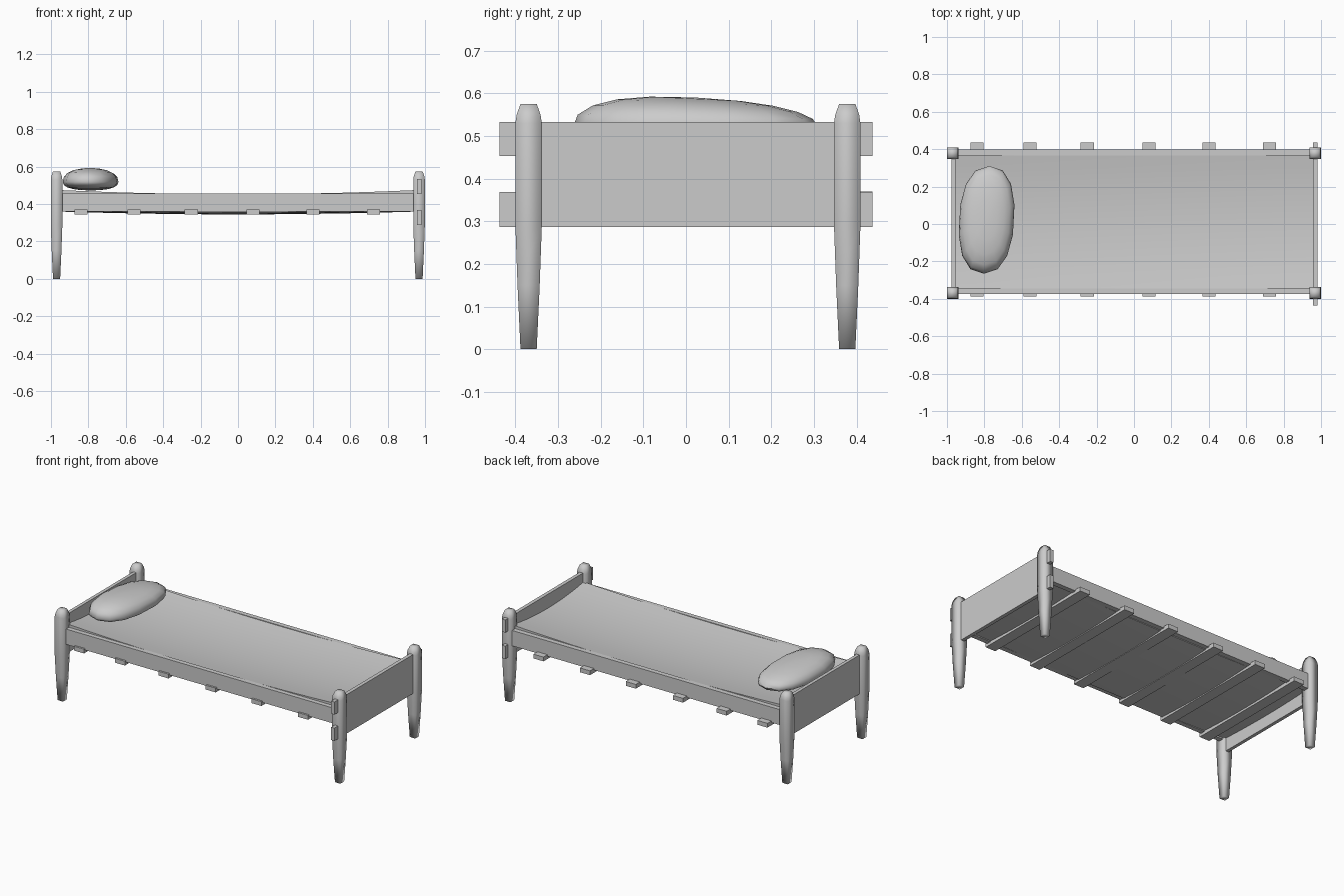
import bpy, bmesh, math
from mathutils import Vector

if "Cube" in bpy.data.objects:
    bpy.data.objects.remove(bpy.data.objects["Cube"], do_unlink=True)

grey = bpy.data.materials.new("plain_grey")
grey.use_nodes = True
grey.diffuse_color = (0.6, 0.6, 0.6, 1)
grey.node_tree.nodes["Principled BSDF"].inputs["Base Color"].default_value = grey.diffuse_color


def finish(bm, name, smooth=None):
    """Turn a bmesh into an object, smooth below the given angle in degrees."""
    bmesh.ops.recalc_face_normals(bm, faces=bm.faces)
    mesh = bpy.data.meshes.new(name)
    bm.to_mesh(mesh)
    bm.free()
    mesh.materials.append(grey)
    obj = bpy.data.objects.new(name, mesh)
    bpy.context.collection.objects.link(obj)
    if smooth:
        bpy.ops.object.select_all(action='DESELECT')
        obj.select_set(True)
        bpy.context.view_layer.objects.active = obj
        bpy.ops.object.shade_smooth_by_angle(angle=math.radians(smooth))
    return obj


def box(name, x, y, z):
    """Box from (min, max) pairs."""
    bm = bmesh.new()
    bmesh.ops.create_cube(bm, size=1)
    for v in bm.verts:
        v.co = Vector([(a + b) / 2 + c * (b - a) for (a, b), c in zip((x, y, z), v.co)])
    return finish(bm, name)


def post(name, x, y):
    """Square tapered post lofted through (height, half width) rings."""
    rings = [(0, .019), (.15, .026), (.29, .031), (.53, .031), (.55, .028), (.575, .019)]
    bm = bmesh.new()
    loops = [[bm.verts.new((x + sx * r, y + sy * r, z))
              for sx, sy in ((-1, -1), (1, -1), (1, 1), (-1, 1))] for z, r in rings]
    for low, high in zip(loops, loops[1:]):
        for i in range(4):
            j = (i + 1) % 4
            bm.faces.new((low[i], low[j], high[j], high[i]))
    bm.faces.new(loops[0][::-1])
    bm.faces.new(loops[-1])
    return finish(bm, name, 100)


# Posts
for end, x in (("head", -.97), ("foot", .968)):
    for side, y in (("right", -.369), ("left", .378)):
        post(f"{end}_post_{side}", x, y)

# End boards; the foot board has tenons through its posts
END_Z = (.287, .533)
box("headboard", (-.976, -.955), (-.37, .38), END_Z)
box("footboard", (.957, .98), (-.37, .38), END_Z)
for label, z in (("lower", (.287, .368)), ("upper", (.453, .533))):
    box(f"footboard_tenon_{label}", (.957, .98), (-.437, .437), z)

# Side rails
RAIL_Z = (.36, .457)
box("side_rail_front", (-.965, .965), (-.375, -.345), RAIL_Z)
box("side_rail_back", (-.965, .965), (.366, .397), RAIL_Z)

# Slats
for i, x in enumerate((-.84, -.555, -.25, .08, .4, .725)):
    box(f"slat_{i + 1}", (x - .035, x + .035), (-.387, .437), (.343, .37))

# Sagging mattress
bm = bmesh.new()
bmesh.ops.create_cube(bm, size=2)
bmesh.ops.subdivide_edges(bm, edges=bm.edges[:], cuts=9, use_grid_fill=True)
for v in bm.verts:
    u, w, h = v.co
    sag_x, sag_y = 1 - u * u, 1 - w * w
    top = .475 - .022 * sag_x - .03 * sag_y
    bottom = .37 - .015 * sag_x - .01 * sag_y
    v.co = (.957 * u, .01 + .356 * w, bottom + (top - bottom) * (h + 1) / 2)
finish(bm, "mattress", 50)

# Pillow, plumper towards the front side
bm = bmesh.new()
bmesh.ops.create_uvsphere(bm, u_segments=14, v_segments=10, radius=1)
for v in bm.verts:
    x, y, z = (math.copysign(abs(c) ** .85, c) for c in v.co)
    height = .072 * (1 - .2 * y) if z > 0 else .045
    v.co = (-.788 + .148 * x + .015 * y, .022 + .288 * y, .518 + height * z)
finish(bm, "pillow", 60)
